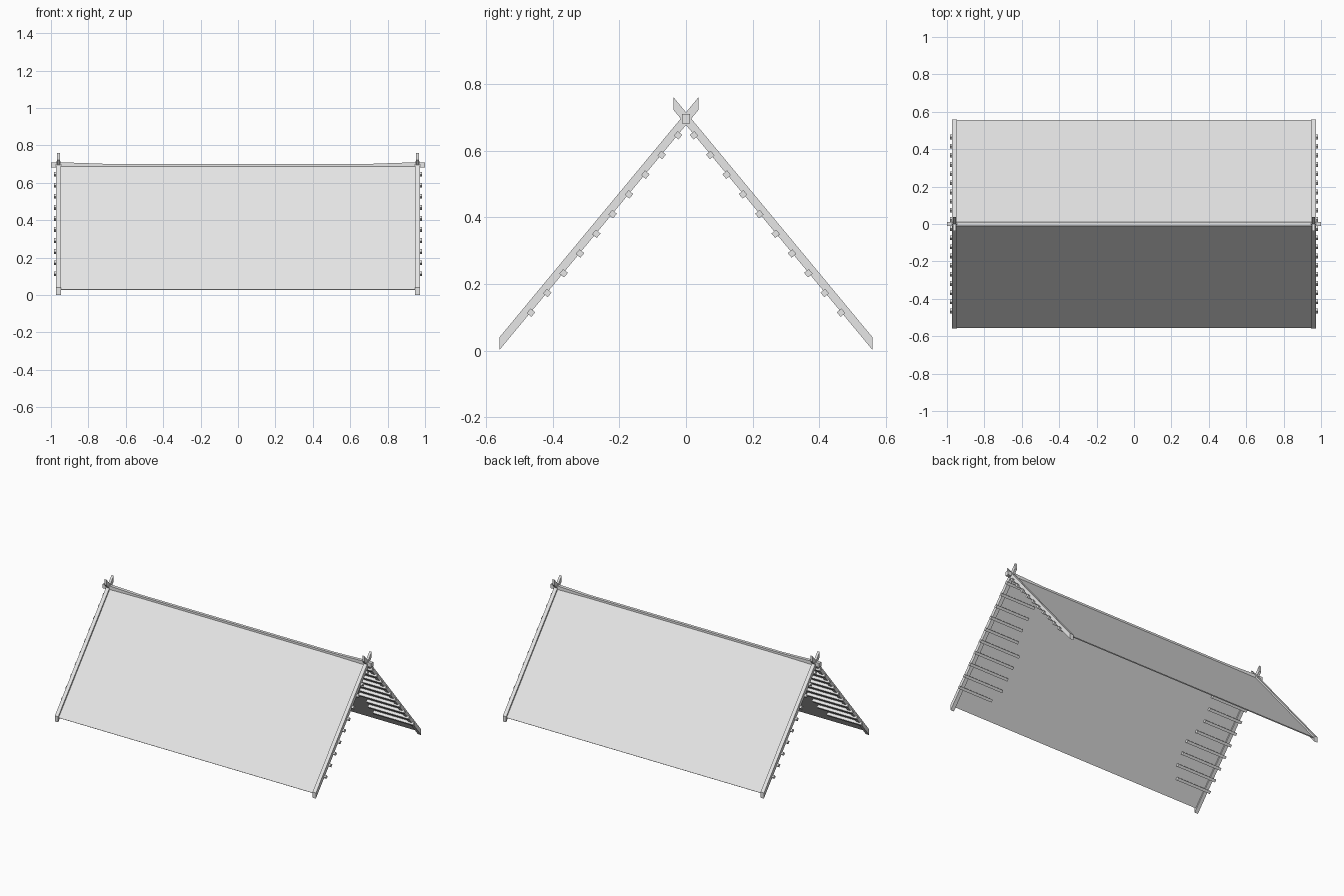
import bpy, bmesh, math, random
from mathutils import Vector

if "Cube" in bpy.data.objects:
    bpy.data.objects.remove(bpy.data.objects["Cube"])
random.seed(4)

grey = bpy.data.materials.new("plain_grey")
grey.use_nodes = True
grey.diffuse_color = (0.8, 0.8, 0.8, 1)
grey.node_tree.nodes["Principled BSDF"].inputs["Base Color"].default_value = (0.8, 0.8, 0.8, 1)

SLOPE = 1.206                      # rise of the roof per unit of y
TOP, LOW = 0.715, 0.677            # rafter edge heights at the ridge line
MID = (TOP + LOW) / 2
ANGLE = math.atan(SLOPE)
ALONG = Vector((0, math.cos(ANGLE), -math.sin(ANGLE)))
NORMAL = Vector((0, math.sin(ANGLE), math.cos(ANGLE)))


def loft(name, rings):
    """Solid skin through matching rings of points, capped at both ends."""
    bm = bmesh.new()
    loops = [[bm.verts.new(p) for p in ring] for ring in rings]
    n = len(loops[0])
    for a, b in zip(loops, loops[1:]):
        for i in range(n):
            j = (i + 1) % n
            bm.faces.new((a[i], a[j], b[j], b[i]))
    bm.faces.new(loops[0])
    bm.faces.new(loops[-1])
    bmesh.ops.recalc_face_normals(bm, faces=bm.faces)
    mesh = bpy.data.meshes.new(name)
    bm.to_mesh(mesh)
    bm.free()
    mesh.materials.append(grey)
    obj = bpy.data.objects.new(name, mesh)
    bpy.context.collection.objects.link(obj)
    return obj


def prism(name, profile, x0, x1):
    """Extrude a (y, z) profile along x."""
    return loft(name, [[(x, y, z) for y, z in profile] for x in (x0, x1)])


def sloped_box(name, side, centre, half_len, half_thick, x0, x1):
    """Box lying in the roof slope, mirrored by side."""
    profile = []
    for a, b in ((-1, -1), (1, -1), (1, 1), (-1, 1)):
        p = centre + ALONG * a * half_len + NORMAL * b * half_thick
        profile.append((side * p.y, p.z))
    prism(name, profile, x0, x1)


def rafter_profile(side, y0, y1):
    return [(side * y, h - SLOPE * y) for y, h in ((y0, LOW), (y1, LOW), (y1, TOP), (y0, TOP))]


for side, label in ((-1, "front"), (1, "back")):
    # Thin roof panel set between the rafters
    upper, lower = Vector((0, 0.004, MID - SLOPE * 0.004)), Vector((0, 0.553, MID - SLOPE * 0.553))
    sloped_box(label + "_panel", side, (upper + lower) / 2, (lower - upper).length / 2, 0.003, -0.95, 0.95)

    for end, end_label in ((-1, "right"), (1, "left")):
        tag = f"{label}_{end_label}"
        # Rafter with upright cut foot, and a slimmer horn past the ridge
        prism(tag + "_rafter", rafter_profile(side, 0, 0.56), end * 0.947, end * 0.972)
        prism(tag + "_horn", rafter_profile(side, -0.038, 0.01), end * 0.952, end * 0.968)
        # Short battens under the panel, poking out past the rafter
        for i in range(10):
            y = 0.024 + i * 0.049
            length = random.uniform(0.24, 0.31)
            sloped_box(f"{tag}_batten_{i + 1}", side, Vector((0, y, LOW - 0.002 - SLOPE * y)),
                       0.009, 0.009, end * 0.985, end * (0.985 - length))

# Ridge pole, thicker and slightly raised towards its ends
stations = ((1, 0.012, 0.71), (0.95, 0.012, 0.71), (0.72, 0.01, 0.702))
stations = [(-x, w, z) for x, w, z in stations] + list(reversed(stations))
loft("ridge_pole", [[(x, -w, 0.682), (x, w, 0.682), (x, w, z), (x, -w, z)] for x, w, z in stations])
